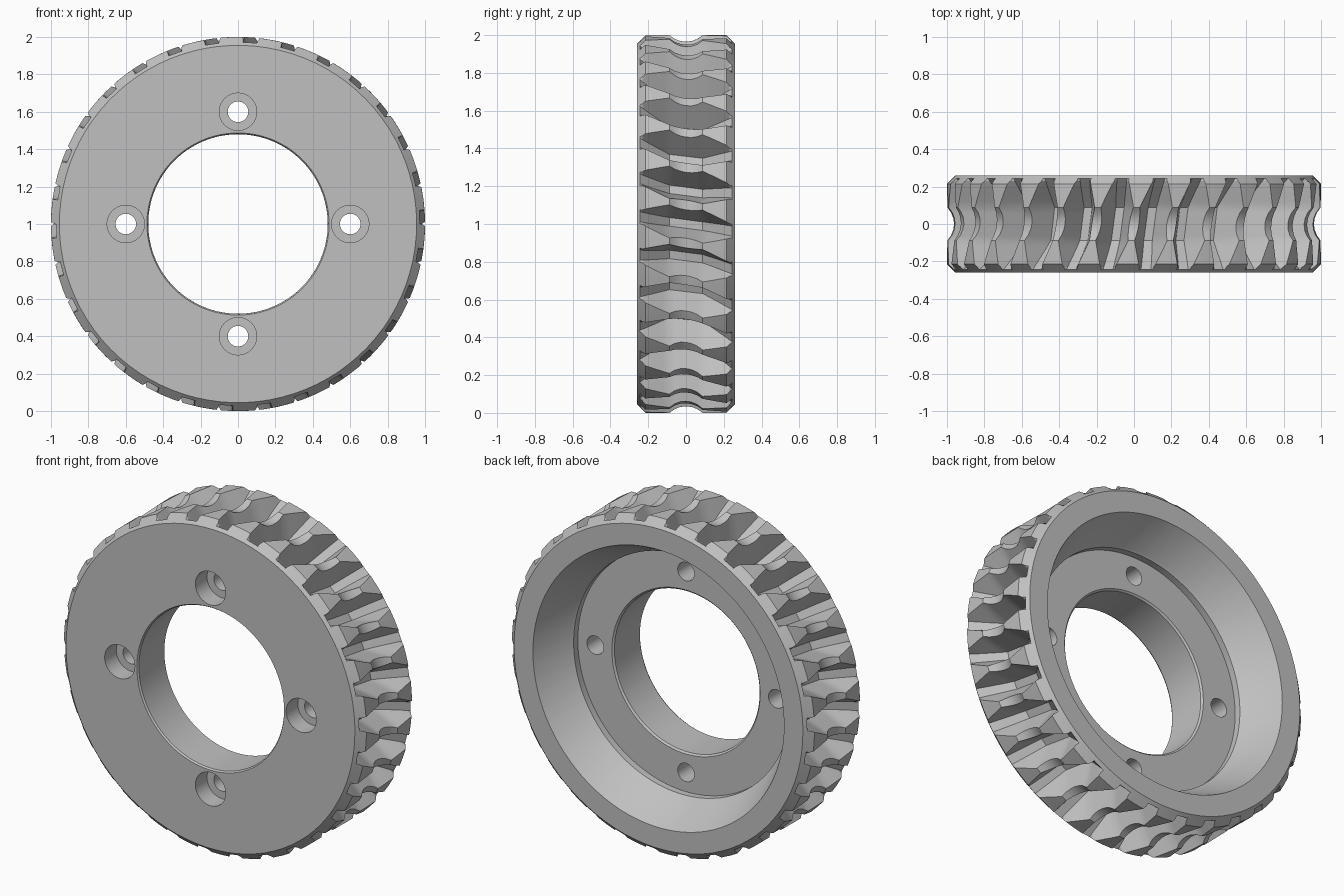
import bpy, bmesh, math

cube = bpy.data.objects.get("Cube")
if cube:
    bpy.data.objects.remove(cube)

TEETH = 30
HALF = 0.26          # half width of the wheel
CHAMFER = 0.045
WORM_AXIS = 1.092    # distance from wheel axis to the mating worm axis
THROAT = 0.127       # radius of the throat in the tooth tips
ROOT = 0.83          # root radius at mid width
GAP = 0.026          # half width of a gap at its root
TWIST = -0.16        # tooth lead, radians per unit of width

steel = bpy.data.materials.new("light_grey_steel")
steel.use_nodes = True
steel.diffuse_color = (0.53, 0.53, 0.53, 1)
steel.node_tree.nodes["Principled BSDF"].inputs["Base Color"].default_value = (0.53, 0.53, 0.53, 1)


def tip_radius(y):
    a = abs(y)
    r = min(1.0, 1.0 - (a - (HALF - CHAMFER)))
    if a < THROAT:
        r = min(r, WORM_AXIS - math.sqrt(THROAT ** 2 - a ** 2))
    return r


def root_radius(y):
    slope = max(0.0, abs(y) - 0.09) * 0.93
    return min(ROOT + slope, tip_radius(y))


def ring(bm, y, tip, root):
    """One ring of points around the axis, five per tooth."""
    pitch = 2 * math.pi / TEETH
    low = GAP / 0.95
    high = (GAP + max(0.012, (tip - root) * math.tan(math.radians(20)))) / tip
    verts = []
    for i in range(TEETH):
        for off, r in ((-high, tip), (-low, root), (low, root), (high, tip), (pitch / 2, tip)):
            a = i * pitch + off + TWIST * y
            verts.append(bm.verts.new((r * math.cos(a), y, 1 + r * math.sin(a))))
    return verts


# Gear body: toothed rim, dished back and bored web as one closed loop of rings
bm = bmesh.new()
half_stations = [0.03, 0.06, 0.088, 0.12, 0.15, 0.18, 0.215, 0.23, 0.243, HALF]
stations = [-y for y in reversed(half_stations)] + [0] + half_stations
rings = [ring(bm, y, tip_radius(y), root_radius(y)) for y in stations]
inner_profile = [(0.83, HALF), (0.725, 0.05), (0.715, 0.04), (0.715, 0.0),
                 (0.49, 0.0), (0.48, -0.01), (0.48, -0.25), (0.487, -HALF)]
rings += [ring(bm, y, r, r) for r, y in inner_profile]
for j, r0 in enumerate(rings):
    r1 = rings[(j + 1) % len(rings)]
    n = len(r0)
    for i in range(n):
        k = (i + 1) % n
        bm.faces.new((r0[i], r0[k], r1[k], r1[i]))
bmesh.ops.recalc_face_normals(bm, faces=bm.faces)
mesh = bpy.data.meshes.new("worm_wheel")
bm.to_mesh(mesh)
bm.free()
mesh.materials.append(steel)
wheel = bpy.data.objects.new("worm_wheel", mesh)
bpy.context.collection.objects.link(wheel)


# Bolt holes with counterbores on the front
def drill(radius, y0, y1, angle):
    bpy.ops.mesh.primitive_cylinder_add(
        vertices=32, radius=radius, depth=y1 - y0, rotation=(math.pi / 2, 0, 0),
        location=(0.6 * math.cos(angle), (y0 + y1) / 2, 1 + 0.6 * math.sin(angle)))
    cutter = bpy.context.object
    cutter.name = "hole_cutter"
    cutter.hide_render = True
    cutter.data.materials.append(steel)
    bpy.context.view_layer.objects.active = wheel
    mod = wheel.modifiers.new("hole", "BOOLEAN")
    mod.operation = "DIFFERENCE"
    mod.solver = "EXACT"
    mod.object = cutter
    bpy.ops.object.modifier_apply(modifier=mod.name)
    bpy.data.objects.remove(cutter)


for q in range(4):
    drill(0.055, -0.4, 0.1, q * math.pi / 2)
    drill(0.1, -0.4, -0.15, q * math.pi / 2)

bpy.ops.object.select_all(action="DESELECT")
wheel.select_set(True)
bpy.context.view_layer.objects.active = wheel
bpy.ops.object.shade_smooth_by_angle(angle=math.radians(20))
